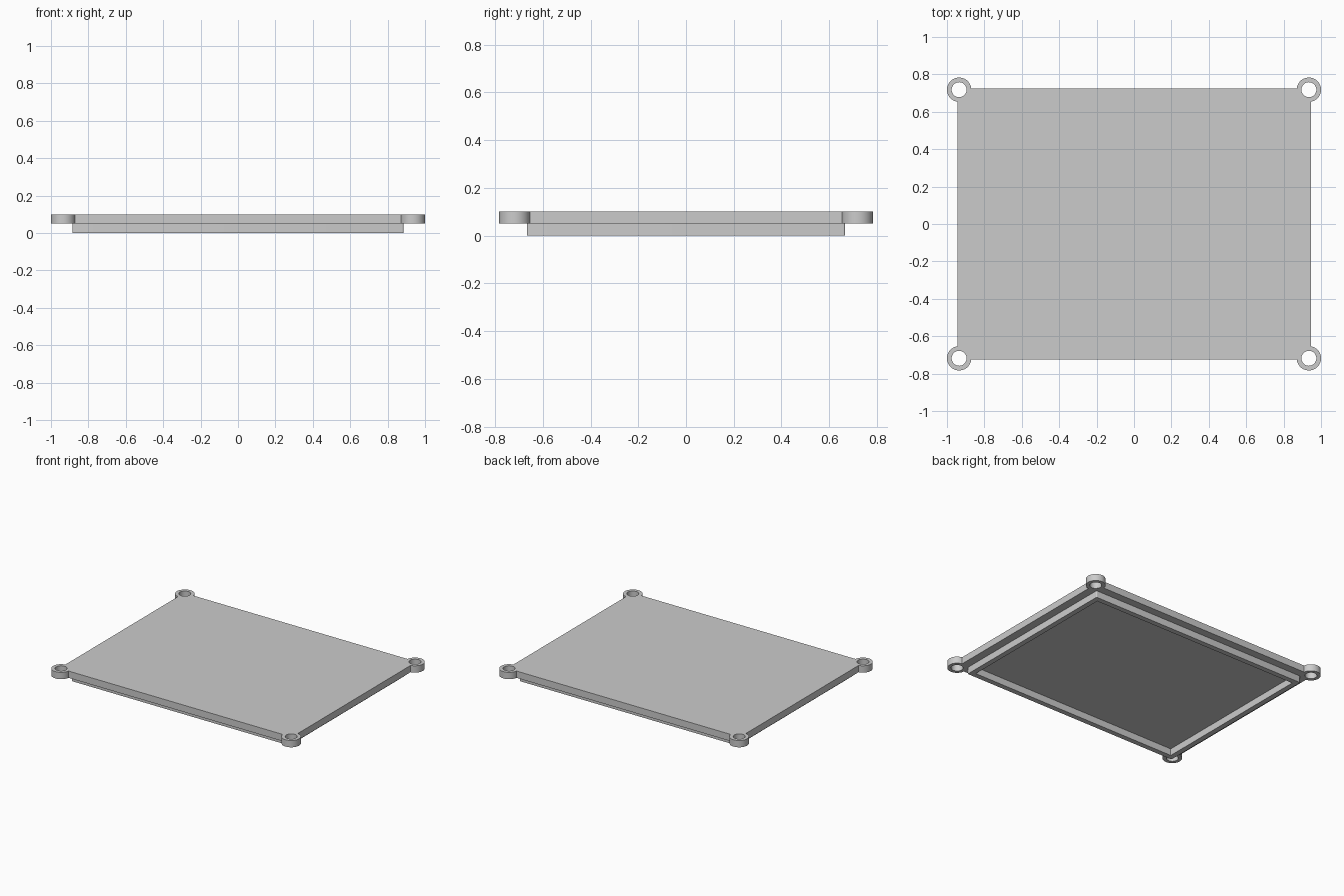
import bpy
import bmesh
from math import acos, asin, cos, sin, pi

# Remove the default cube
cube = bpy.data.objects.get("Cube")
if cube:
    bpy.data.objects.remove(cube, do_unlink=True)

# Single grey material
grey = bpy.data.materials.new("light grey")
grey.use_nodes = True
colour = (0.6, 0.6, 0.6, 1)
grey.diffuse_color = colour
grey.node_tree.nodes["Principled BSDF"].inputs["Base Color"].default_value = colour

# Main dimensions
HALF_X, HALF_Y = 0.945, 0.725
EAR_X, EAR_Y, EAR_R, HOLE_R = 0.935, 0.718, 0.065, 0.04
RIM_X, RIM_Y, RIM_WALL = 0.885, 0.667, 0.038
STEP, TOP = 0.05, 0.1
CORNERS = [(1, 1), (-1, 1), (-1, -1), (1, -1)]


def arc(cx, cy, r, start, end, steps):
    angles = [start + (end - start) * i / steps for i in range(steps + 1)]
    return [(cx + r * cos(a), cy + r * sin(a)) for a in angles]


def mirrored_outline(corner):
    """Repeat the points of the +x +y corner in all four, counter-clockwise."""
    loop = []
    for sx, sy in CORNERS:
        pts = corner if sx * sy > 0 else corner[::-1]
        loop += [(x * sx, y * sy) for x, y in pts]
    return loop


def slab(name, loops, bottom, top):
    """Fill an outline with holes and extrude it upwards."""
    bm = bmesh.new()
    for loop in loops:
        verts = [bm.verts.new((x, y, bottom)) for x, y in loop]
        for a, b in zip(verts, verts[1:] + verts[:1]):
            bm.edges.new((a, b))
    bmesh.ops.triangle_fill(bm, edges=bm.edges[:], use_beauty=True)
    out = bmesh.ops.extrude_face_region(bm, geom=bm.faces[:], use_keep_orig=True)
    new_verts = [g for g in out["geom"] if isinstance(g, bmesh.types.BMVert)]
    bmesh.ops.translate(bm, verts=new_verts, vec=(0, 0, top - bottom))
    bmesh.ops.recalc_face_normals(bm, faces=bm.faces[:])
    mesh = bpy.data.meshes.new(name)
    bm.to_mesh(mesh)
    bm.free()
    mesh.materials.append(grey)
    obj = bpy.data.objects.new(name, mesh)
    bpy.context.collection.objects.link(obj)
    bpy.ops.object.select_all(action="DESELECT")
    obj.select_set(True)
    bpy.context.view_layer.objects.active = obj
    bpy.ops.object.shade_smooth_by_angle(angle=pi / 6)
    return obj


# Cover plate with round screw ears and through holes
ear = arc(EAR_X, EAR_Y, EAR_R, -acos((HALF_X - EAR_X) / EAR_R),
          pi - asin((HALF_Y - EAR_Y) / EAR_R), 40)
holes = [arc(sx * EAR_X, sy * EAR_Y, HOLE_R, 0, 2 * pi, 40)[:-1]
         for sx, sy in CORNERS]
slab("cover_plate", [mirrored_outline(ear)] + holes, STEP, TOP)

# Locating rim underneath, with slightly rounded outer corners
r = 0.008
outer = mirrored_outline(arc(RIM_X - r, RIM_Y - r, r, 0, pi / 2, 6))
inner = mirrored_outline([(RIM_X - RIM_WALL, RIM_Y - RIM_WALL)])
slab("locating_rim", [outer, inner], 0, STEP + 0.01)
